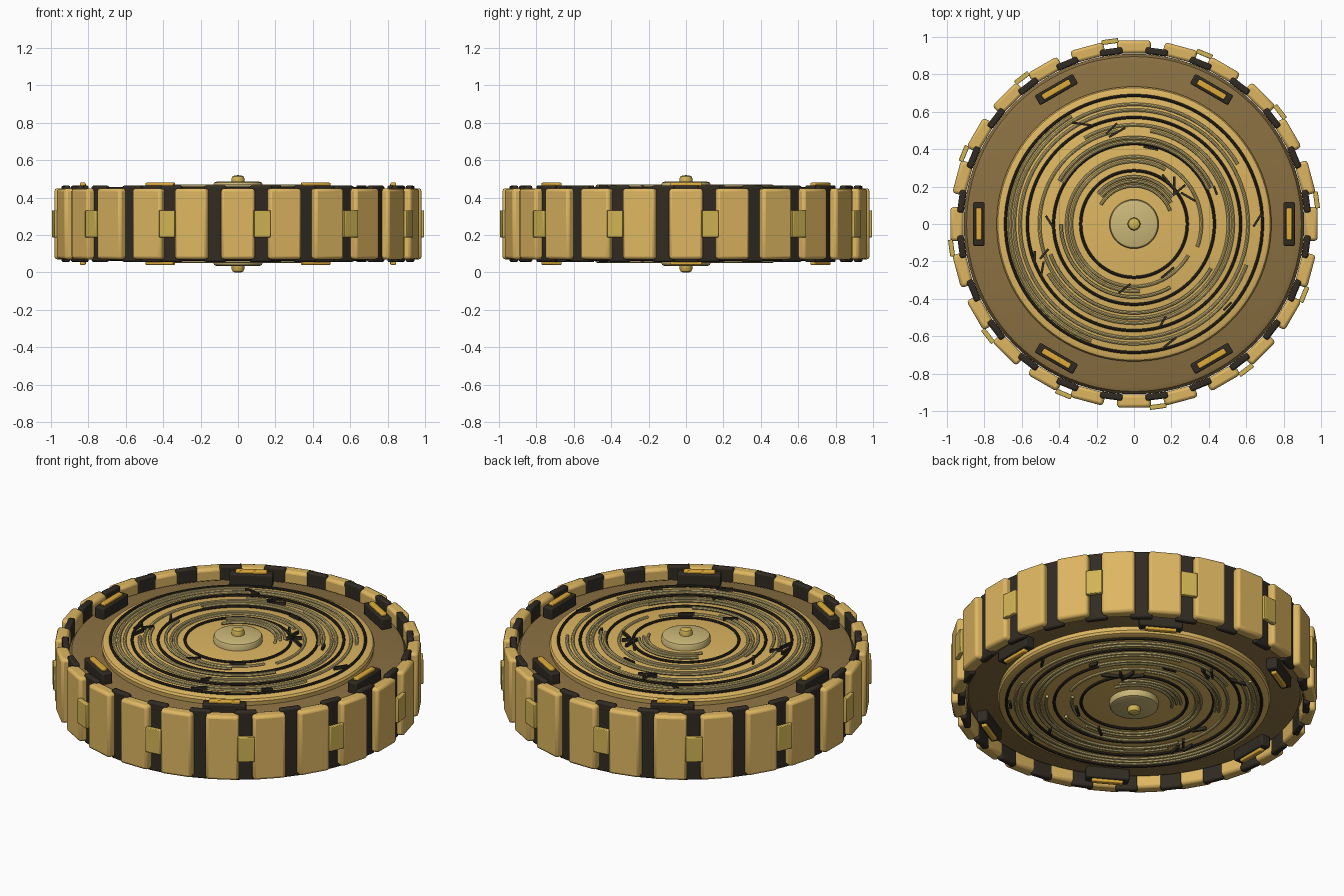
import bpy, bmesh, math
from mathutils import Matrix, Vector

if "Cube" in bpy.data.objects:
    bpy.data.objects.remove(bpy.data.objects["Cube"])

MID = 0.26  # height of the wheel's symmetry plane; parts are modelled about z = 0


def mat(name, rgb):
    m = bpy.data.materials.new(name)
    m.diffuse_color = (*rgb, 1)
    m.use_nodes = True
    m.node_tree.nodes["Principled BSDF"].inputs["Base Color"].default_value = m.diffuse_color
    return m


WOOD = mat("wood", (0.73, 0.47, 0.12))
BROWN = mat("brown", (0.26, 0.165, 0.055))
DARK = mat("dark", (0.03, 0.024, 0.016))
PALE = mat("pale", (0.60, 0.48, 0.19))
BRASS = mat("brass", (0.64, 0.46, 0.09))
AMBER = mat("amber", (0.72, 0.40, 0.04))


def finish(name, bm, material, bevel=0.0, segs=2, mirror=False):
    bmesh.ops.recalc_face_normals(bm, faces=bm.faces)
    me = bpy.data.meshes.new(name)
    bm.to_mesh(me)
    bm.free()
    ob = bpy.data.objects.new(name, me)
    bpy.context.collection.objects.link(ob)
    ob.location.z = MID
    me.materials.append(material)
    if bevel:
        b = ob.modifiers.new("bevel", "BEVEL")
        b.width, b.segments = bevel, segs
    if mirror:
        m = ob.modifiers.new("mirror", "MIRROR")
        m.use_axis = (False, False, True)
        m.use_mirror_merge = False
    bpy.ops.object.select_all(action="DESELECT")
    ob.select_set(True)
    bpy.context.view_layer.objects.active = ob
    bpy.ops.object.shade_smooth_by_angle(angle=math.radians(35))
    return ob


def box(bm, size, matrix):
    bmesh.ops.create_cube(bm, size=1, matrix=matrix @ Matrix.Diagonal((*size, 1)))


def ring_of_boxes(name, count, start, radius, size, z, material, bevel, mirror=False):
    """Boxes around the axle; size = radial, tangential, height."""
    bm = bmesh.new()
    for i in range(count):
        a = math.radians(start + 360 * i / count)
        box(bm, size, Matrix.Rotation(a, 4, "Z") @ Matrix.Translation((radius, 0, z)))
    return finish(name, bm, material, bevel, 2, mirror)


def lathe(name, profile, material, mirror=False, steps=96):
    bm = bmesh.new()
    vs = [bm.verts.new((r, 0, z)) for r, z in profile]
    es = [bm.edges.new(p) for p in zip(vs, vs[1:])]
    bmesh.ops.spin(bm, geom=vs + es, cent=(0, 0, 0), axis=(0, 0, 1),
                   angle=math.tau, steps=steps)
    bmesh.ops.remove_doubles(bm, verts=bm.verts, dist=1e-5)
    return finish(name, bm, material, mirror=mirror)


def arcs(name, specs, thick, z, material):
    """Round-section arcs on the face; each spec = radius, start, end in degrees."""
    bm = bmesh.new()
    for r, a0, a1 in specs:
        n = max(8, int((a1 - a0) / 4))
        rows = []
        for i in range(n + 1):
            a = math.radians(a0 + (a1 - a0) * i / n)
            rows.append([bm.verts.new(((r + thick * math.cos(t)) * math.cos(a),
                                       (r + thick * math.cos(t)) * math.sin(a),
                                       z + thick * math.sin(t)))
                         for t in (k * math.tau / 8 for k in range(8))])
        for p, q in zip(rows, rows[1:]):
            for k in range(8):
                bm.faces.new((p[k], p[k - 1], q[k - 1], q[k]))
        bm.faces.new(rows[0])
        bm.faces.new(rows[-1])
    bmesh.ops.remove_doubles(bm, verts=bm.verts, dist=1e-5)
    return finish(name, bm, material, mirror=True)


# Drum core with softened rim
lathe("drum_core", [(0, -.14), (.87, -.14), (.895, -.132), (.91, -.11),
                    (.91, .11), (.895, .132), (.87, .14), (0, .14)], BROWN)

# Tread: planks, dark spacers between them, small outer tags
ring_of_boxes("rim_planks", 24, 0, .947, (.07, .18, .38), 0, WOOD, .016)
ring_of_boxes("rim_spacers", 24, 7.5, .928, (.036, .12, .408), 0, DARK, .01)
ring_of_boxes("rim_tags", 12, 7.5, .984, (.026, .09, .145), 0, BRASS, .004)

# Raised face discs, hubs and axle knobs on both sides
lathe("face_disc", [(0, .13), (.73, .13), (.735, .165), (.728, .178), (.71, .185), (0, .185)],
      WOOD, True)
lathe("hub", [(0, .18), (.132, .18), (.132, .212), (.127, .22), (.115, .225), (0, .225)],
      PALE, True, 48)
lathe("axle_knob", [(0, .22), (.034, .22), (.034, .244), (.029, .254), (.018, .259), (0, .26)],
      BRASS, True, 24)

# Six inset plates per side
ring_of_boxes("plate_frames", 6, 0, .83, (.06, .235, .07), .17, DARK, .008, True)
ring_of_boxes("plate_inlays", 6, 0, .83, (.032, .17, .03), .205, AMBER, .006, True)

# Growth rings
arcs("dark_rings", [(r, 0, 360) for r in (.285, .43, .57, .687)], .008, .19, DARK)
arcs("pale_rings", [(.335, 60, 330), (.36, -20, 275), (.505, 100, 440), (.53, -150, 120),
                    (.61, 0, 360), (.64, 30, 340), (.665, 120, 250)], .009, .188, PALE)
arcs("pale_arcs", [(.205, 20, 150), (.228, 30, 140), (.252, 35, 140), (.44, 25, 150),
                   (.462, 25, 150), (.39, 180, 300), (.475, 200, 330)], .009, .2, PALE)

# Small cracks: x, y, direction, length
cracks = [(-.28, .535, -8, .1), (-.12, .51, 45, .08), (-.09, .49, 30, .1), (.09, .405, -12, .08),
          (.18, .23, -50, .09), (.215, .21, 90, .09), (.24, .18, 40, .09), (.29, .145, -30, .09),
          (.435, .18, -70, .05), (-.45, .01, -58, .08), (.66, .02, 58, .08), (-.53, -.18, 90, .07),
          (-.49, -.24, 80, .08), (-.48, -.16, 50, .07), (-.05, -.345, 38, .08),
          (.18, -.26, 40, .09), (.155, -.52, 60, .06), (.19, -.635, 38, .09), (.5, -.44, 45, .06)]
bm = bmesh.new()
for x, y, a, length in cracks:
    box(bm, (length, .012, .018),
        Matrix.Translation((x, y, .196)) @ Matrix.Rotation(math.radians(a), 4, "Z"))
finish("cracks", bm, DARK, mirror=True)
